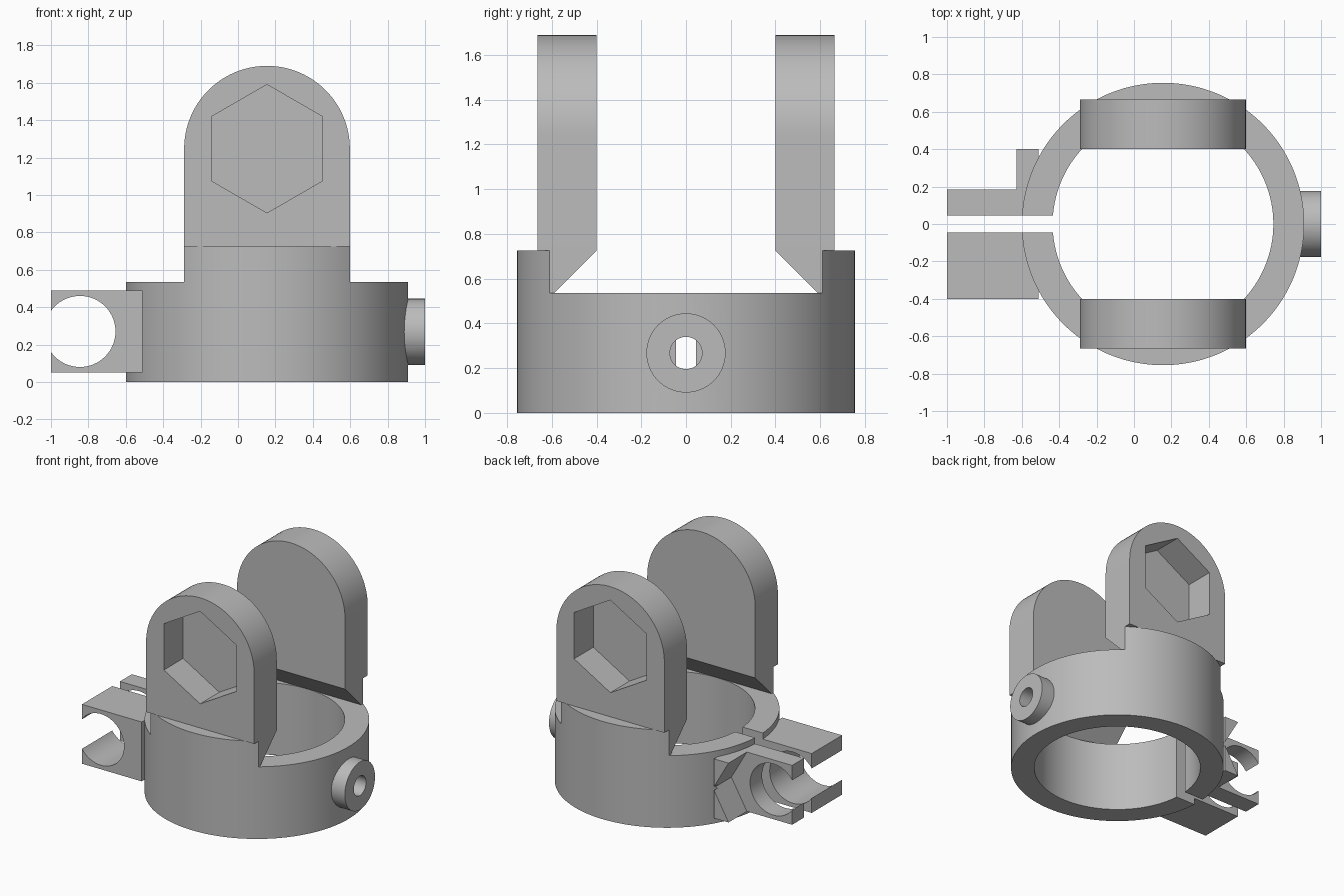
import bpy
import bmesh
from math import cos, sin, pi, radians

if "Cube" in bpy.data.objects:
    bpy.data.objects.remove(bpy.data.objects["Cube"])

gray = bpy.data.materials.new("plain gray")
gray.use_nodes = True
gray.diffuse_color = (0.5, 0.5, 0.5, 1)
gray.node_tree.nodes["Principled BSDF"].inputs["Base Color"].default_value = (0.5, 0.5, 0.5, 1)

CX = 0.155                 # collar axis
OUTER, INNER = 0.755, 0.59
RIM, SHOULDER = 0.535, 0.725
HALF = 0.443               # half width and top radius of the arms
PIVOT = 1.247              # height of the arm centre
HEX = 0.343                # corner radius of the nut pockets
BOLT_X, BOLT_Z = -0.845, 0.27


def circle(u, v, r, n=128, start=0.0):
    return [(u + r * cos(start + 2 * pi * i / n), v + r * sin(start + 2 * pi * i / n))
            for i in range(n)]


def rect(u0, u1, v0, v1):
    return [(u0, v0), (u1, v0), (u1, v1), (u0, v1)]


def prism(name, points, axis, lo, hi):
    """Extrude a flat outline along an axis, from lo to hi."""
    place = {"x": lambda u, v, w: (w, u, v),
             "y": lambda u, v, w: (u, w, v),
             "z": lambda u, v, w: (u, v, w)}[axis]
    bm = bmesh.new()
    a = [bm.verts.new(place(u, v, lo)) for u, v in points]
    b = [bm.verts.new(place(u, v, hi)) for u, v in points]
    bm.faces.new(a)
    bm.faces.new(b)
    for i in range(len(a)):
        j = (i + 1) % len(a)
        bm.faces.new((a[i], a[j], b[j], b[i]))
    bmesh.ops.recalc_face_normals(bm, faces=bm.faces)
    mesh = bpy.data.meshes.new(name)
    bm.to_mesh(mesh)
    bm.free()
    mesh.materials.append(gray)
    obj = bpy.data.objects.new(name, mesh)
    bpy.context.collection.objects.link(obj)
    return obj


def combine(obj, other, operation):
    """Apply a boolean and discard the second solid."""
    mod = obj.modifiers.new("bool", "BOOLEAN")
    mod.operation, mod.solver, mod.object = operation, "EXACT", other
    select(obj)
    bpy.ops.object.modifier_apply(modifier=mod.name)
    bpy.data.objects.remove(other)


def select(obj):
    bpy.ops.object.select_all(action="DESELECT")
    obj.select_set(True)
    bpy.context.view_layer.objects.active = obj


# Collar with clamp ears, nut block and side boss
collar = prism("clamp_collar", circle(CX, 0, OUTER), "z", 0, RIM)
combine(collar, prism("bore", circle(CX, 0, INNER), "z", -0.1, 1), "DIFFERENCE")

ear_outline = rect(-1, -0.51, 0.05, 0.49)
combine(collar, prism("front_ear", ear_outline, "y", -0.4, -0.02), "UNION")
combine(collar, prism("back_ear", ear_outline, "y", 0.02, 0.4), "UNION")
combine(collar, prism("boss", circle(0, 0.268, 0.177, 64), "x", 0.82, 1), "UNION")

# Slot, bolt hole, nut pocket and boss hole
combine(collar, prism("slot", rect(-1.2, 0, -0.045, 0.045), "z", -0.1, 1), "DIFFERENCE")
combine(collar, prism("nut_pocket", circle(BOLT_X, BOLT_Z, HEX, 6), "y", 0.185, 0.45), "DIFFERENCE")
combine(collar, prism("bolt_hole", circle(BOLT_X, BOLT_Z, 0.19, 64), "y", -0.5, 0.5), "DIFFERENCE")
combine(collar, prism("boss_hole", circle(0, 0.268, 0.072, 48), "x", 0.6, 1.2), "DIFFERENCE")
parts = [collar]

# Upright arms on raised shoulders, front and back
for side, label in ((-1, "front"), (1, "back")):
    profile = [(side * y, z) for y, z in
               ((0.4, SHOULDER), (0.59, RIM), (0.9, RIM), (0.9, SHOULDER))]
    shoulder = prism(label + "_shoulder", profile, "x", CX - HALF, CX + HALF)
    combine(shoulder, prism("trim", circle(CX, 0, OUTER), "z", 0.3, 1), "INTERSECT")

    outline = [(CX - HALF, SHOULDER), (CX + HALF, SHOULDER)]
    outline += [(CX + HALF * cos(pi * i / 48), PIVOT + HALF * sin(pi * i / 48))
                for i in range(49)]
    arm = prism(label + "_arm", outline, "y", side * 0.4, side * 0.665)
    pocket = prism("pocket", circle(CX, PIVOT, HEX, 6, pi / 2), "y", side * 0.44, side * 0.8)
    combine(arm, pocket, "DIFFERENCE")
    parts += [shoulder, arm]

for part in parts:
    select(part)
    bpy.ops.object.shade_smooth_by_angle(angle=radians(30))
